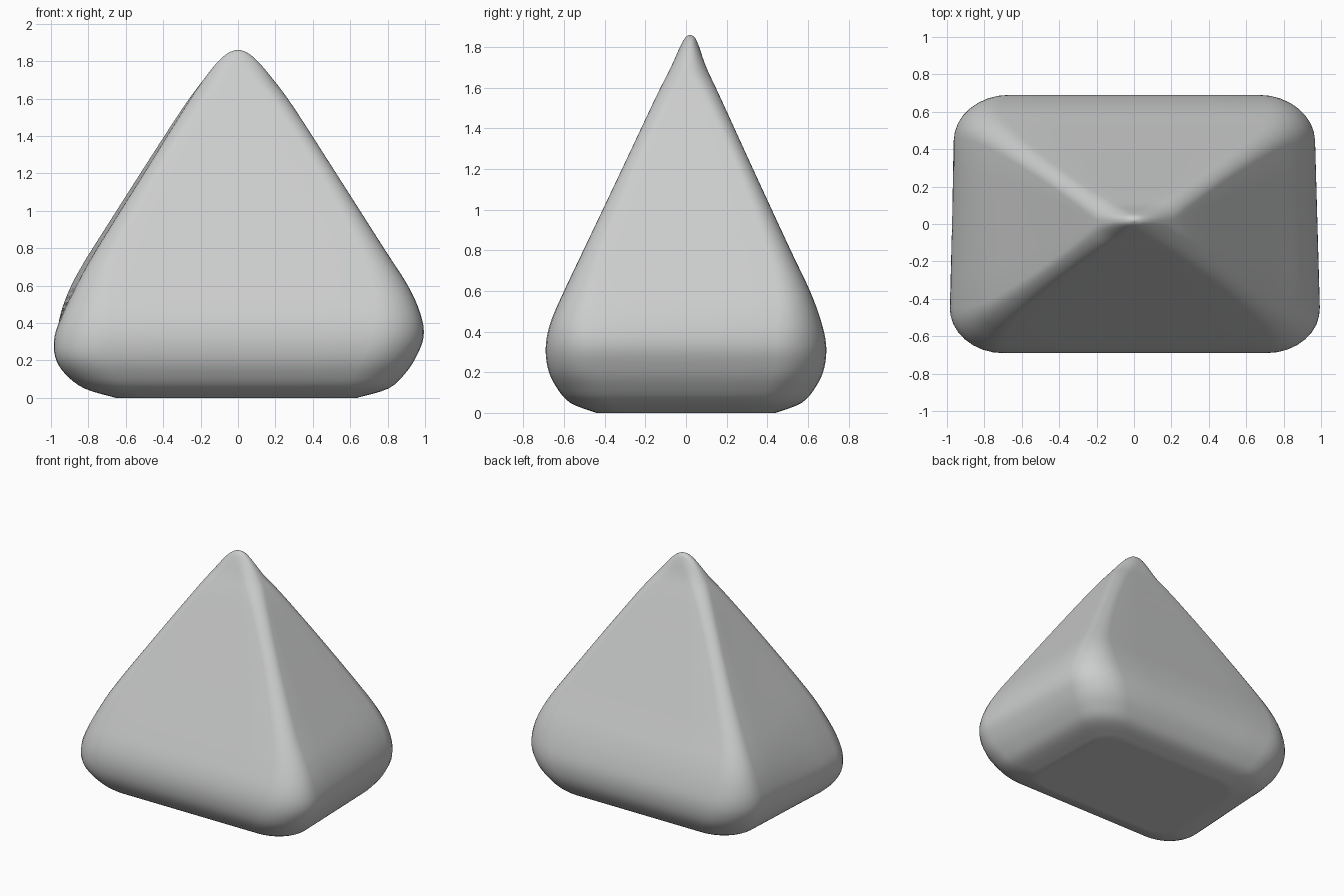
import bpy
import bmesh
from math import sin, cos, pi, radians

default_cube = bpy.data.objects.get("Cube")
if default_cube:
    bpy.data.objects.remove(default_cube, do_unlink=True)

# Profile rows: height, left, right, front, back, corner radius
PROFILE = [
    (0, -.66, .64, -.44, .44, .18),
    (.05, -.83, .81, -.57, .57, .24),
    (.13, -.94, .9, -.64, .64, .28),
    (.22, -.99, .96, -.68, .68, .29),
    (.33, -.985, 1, -.69, .69, .29),
    (.45, -.935, .98, -.665, .665, .25),
    (.6, -.86, .91, -.6, .61, .19),
    (.8, -.75, .78, -.505, .515, .13),
    (1.2, -.5, .525, -.315, .33, .09),
    (1.55, -.28, .3, -.15, .17, .09),
    (1.7, -.18, .19, -.075, .1, .1),
    (1.8, -.105, .105, -.03, .065, .09),
    (1.845, -.05, .05, -.005, .045, .04),
    (1.86, -.01, .01, .015, .025, .01),
]
STEPS = 4
CORNER_SEGMENTS = 8
EDGE_SEGMENTS = 5


def mix(a, b, t):
    return a + (b - a) * t


def clamp(value):
    return max(0, min(1, value))


def spline(a, b, c, d, t):
    """Smooth value between b and c."""
    return b + t / 2 * (c - a + t * (2 * a - 5 * b + 4 * c - d
                                     + t * (3 * (b - c) + d - a)))


def smooth_rows(rows):
    last = len(rows) - 1
    result = []
    for i in range(last):
        group = [rows[max(0, min(last, i + k))] for k in (-1, 0, 1, 2)]
        for step in range(STEPS):
            result.append([spline(*column, step / STEPS) for column in zip(*group)])
    result.append(rows[last])
    return result


def section(row):
    """Rounded rectangle whose back is slightly narrower than its front."""
    z, left, right, front, back, radius = row
    taper = 1 - .04 * clamp((.75 - z) / .4)
    rear = right * taper
    ry = min(radius * .85, (back - front) * .45)
    rx = min(radius, (right - left) * .45)
    outline = []
    for quarter, (sx, sy) in enumerate([(1, 1), (-1, 1), (-1, -1), (1, -1)]):
        for k in range(CORNER_SEGMENTS + 1):
            angle = (quarter + k / CORNER_SEGMENTS) * pi / 2
            y = (back if sy > 0 else front) + ry * (sin(angle) - sy)
            t = clamp((y - front) / (back - front))
            side = mix(right, rear, t) if sx > 0 else mix(left, -rear, t)
            outline.append((side + rx * (cos(angle) - sx), y))
    # Subdivide the straight sides between the corners
    points = []
    for i, (x, y) in enumerate(outline):
        points.append((x, y, z))
        if i % (CORNER_SEGMENTS + 1) == CORNER_SEGMENTS:
            nx, ny = outline[(i + 1) % len(outline)]
            for k in range(1, EDGE_SEGMENTS):
                t = k / EDGE_SEGMENTS
                points.append((mix(x, nx, t), mix(y, ny, t), z))
    return points


# Rounded pyramid body, lofted from the underside to the tip
sections = [section(row) for row in smooth_rows(PROFILE)]
underside = [[(x * s, y * s, z) for x, y, z in sections[0]] for s in (.3, .7, .95)]

bm = bmesh.new()
rings = [[bm.verts.new(p) for p in ring] for ring in underside + sections]
for low, high in zip(rings, rings[1:]):
    for i in range(len(low)):
        j = (i + 1) % len(low)
        bm.faces.new((low[i], low[j], high[j], high[i]))
bm.faces.new(rings[0][::-1])
bm.faces.new(rings[-1])
bmesh.ops.recalc_face_normals(bm, faces=bm.faces[:])
mesh = bpy.data.meshes.new("rounded_pyramid")
bm.to_mesh(mesh)
bm.free()

body = bpy.data.objects.new("rounded_pyramid", mesh)
bpy.context.collection.objects.link(body)

# Plain grey stone colour
grey = bpy.data.materials.new("light_grey")
grey.use_nodes = True
colour = (.6, .61, .605, 1)
grey.diffuse_color = colour
grey.node_tree.nodes["Principled BSDF"].inputs["Base Color"].default_value = colour
mesh.materials.append(grey)

bpy.ops.object.select_all(action='DESELECT')
body.select_set(True)
bpy.context.view_layer.objects.active = body
bpy.ops.object.shade_smooth_by_angle(angle=radians(40))
